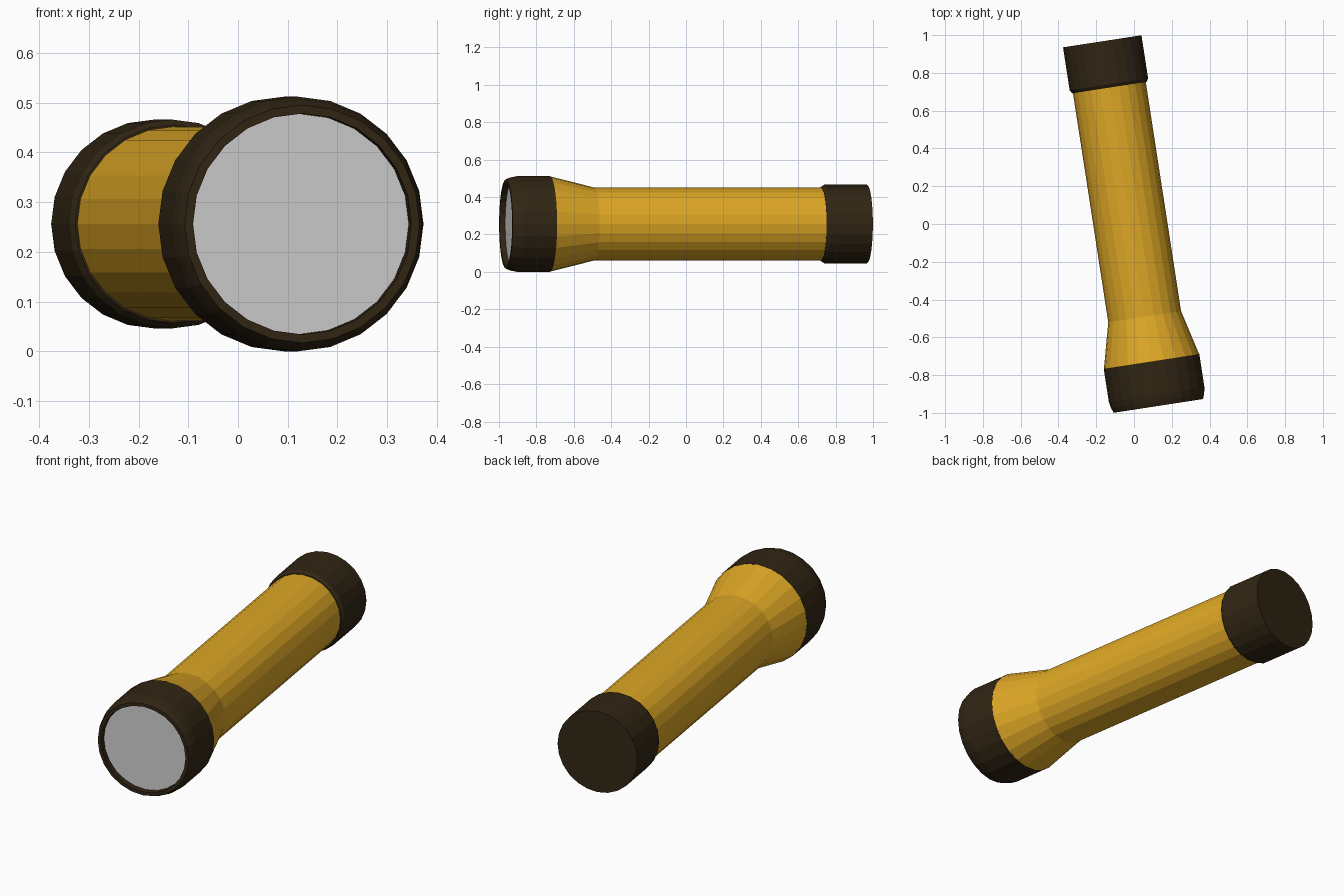
import bpy, bmesh, math
from mathutils import Matrix

if "Cube" in bpy.data.objects:
    bpy.data.objects.remove(bpy.data.objects["Cube"])

SIDES = 24
PLACE = Matrix.Translation((0.129, -0.963, 0.256)) @ Matrix.Rotation(math.radians(8.75), 4, 'Z')


def material(name, rgb):
    m = bpy.data.materials.new(name)
    m.diffuse_color = (*rgb, 1)
    m.use_nodes = True
    m.node_tree.nodes["Principled BSDF"].inputs["Base Color"].default_value = m.diffuse_color
    return m


yellow = material("yellow", (0.73, 0.39, 0.019))
dark = material("dark_brown", (0.031, 0.019, 0.007))
silver = material("lens_grey", (0.62, 0.62, 0.62))


def lathe(name, profile, mat):
    """Turn (distance along axis, radius) points; both ends are capped."""
    bm = bmesh.new()
    rings = []
    for t, r in profile:
        angles = [2 * math.pi * i / SIDES for i in range(SIDES)]
        rings.append([bm.verts.new((r * math.cos(a), t, r * math.sin(a))) for a in angles])
    for a, b in zip(rings, rings[1:]):
        for i in range(SIDES):
            j = (i + 1) % SIDES
            bm.faces.new((a[i], a[j], b[j], b[i]))
    bm.faces.new(rings[0])
    bm.faces.new(rings[-1])
    bmesh.ops.recalc_face_normals(bm, faces=bm.faces)
    bm.transform(PLACE)
    me = bpy.data.meshes.new(name)
    bm.to_mesh(me)
    bm.free()
    me.materials.append(mat)
    ob = bpy.data.objects.new(name, me)
    bpy.context.collection.objects.link(ob)
    return ob


# Barrel flaring out to the head
lathe("body", [(0.238, 0.255), (0.478, 0.195), (1.75, 0.195)], yellow)
# Head ring with a chamfered front and a recessed opening
lathe("head_rim", [(0.034, 0.222), (0.0, 0.222), (0.0, 0.239), (0.025, 0.249),
                   (0.06, 0.256), (0.238, 0.256)], dark)
# Lens disc set back inside the ring
lathe("lens", [(0.03, 0.2215), (0.036, 0.2215)], silver)
# Tail cap with a small front bevel
lathe("tail_cap", [(1.705, 0.199), (1.722, 0.21), (1.953, 0.21)], dark)
